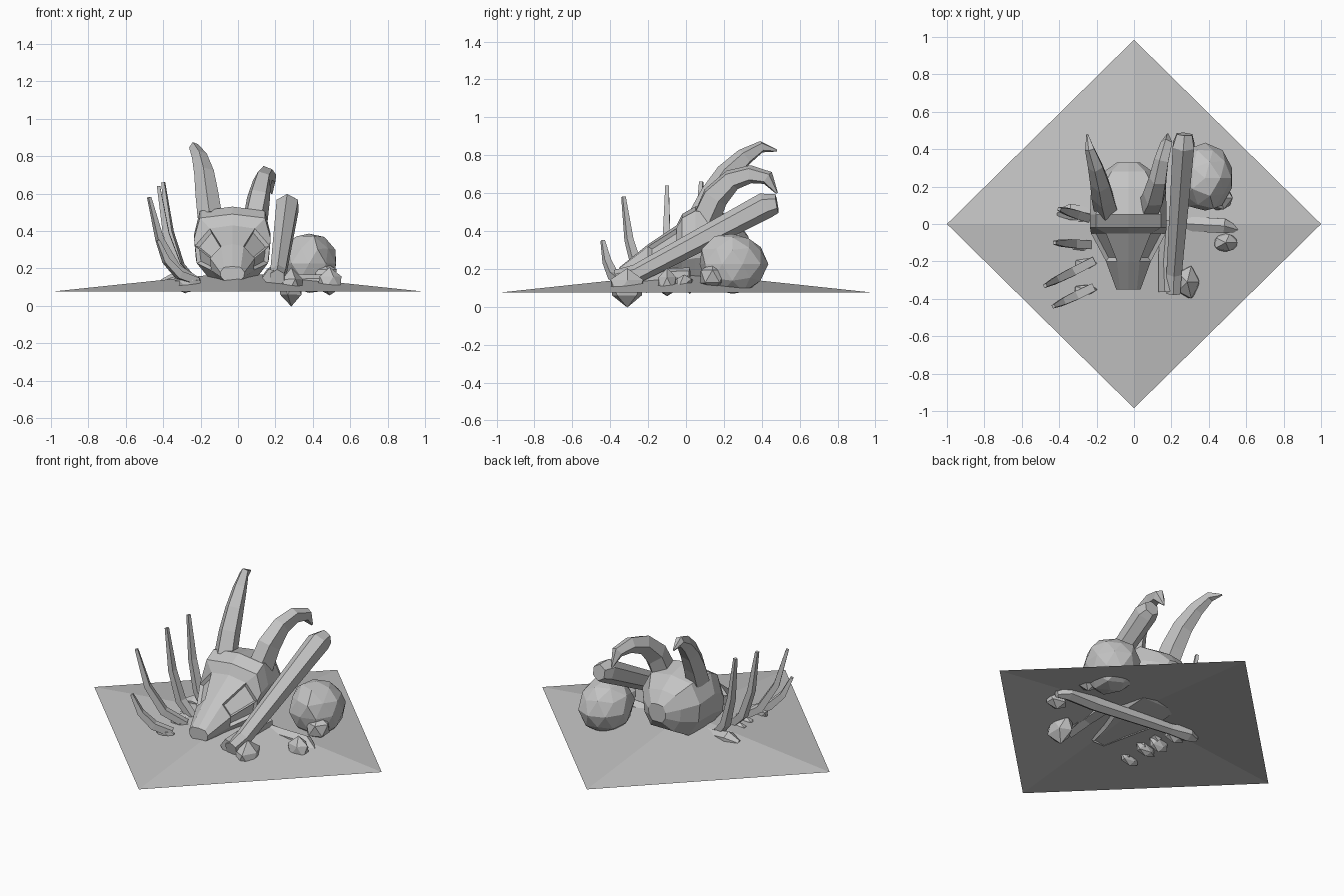
import bpy, bmesh, math, random
from mathutils import Vector

random.seed(4)
cube = bpy.data.objects.get("Cube")
if cube:
    bpy.data.objects.remove(cube, do_unlink=True)

GREY = (0.55, 0.55, 0.55, 1)
grey = bpy.data.materials.new("bone_grey")
grey.use_nodes = True
grey.diffuse_color = GREY
grey.node_tree.nodes["Principled BSDF"].inputs["Base Color"].default_value = GREY


def finish(name, bm, normals=True):
    if normals:
        bmesh.ops.recalc_face_normals(bm, faces=bm.faces[:])
    mesh = bpy.data.meshes.new(name)
    bm.to_mesh(mesh)
    bm.free()
    mesh.materials.append(grey)
    obj = bpy.data.objects.new(name, mesh)
    bpy.context.collection.objects.link(obj)
    return obj


def bridge(bm, rings):
    faces = []
    for a, b in zip(rings, rings[1:]):
        n = len(a)
        for i in range(n):
            j = (i + 1) % n
            faces.append(bm.faces.new((a[i], a[j], b[j], b[i])))
    return faces


def loft(name, path, radii, sides=6, flat=1.0):
    """Tapered tube along a path; flat squashes it sideways."""
    bm = bmesh.new()
    pts = [Vector(p) for p in path]
    rings = []
    for i, (p, r) in enumerate(zip(pts, radii)):
        t = (pts[min(i + 1, len(pts) - 1)] - pts[max(i - 1, 0)]).normalized()
        side = t.cross(Vector((0, 0, 1))).normalized()
        up = side.cross(t)
        ring = []
        for k in range(sides):
            a = math.tau * (k + 0.5) / sides
            ring.append(bm.verts.new(p + side * r * flat * math.cos(a) + up * r * math.sin(a)))
        rings.append(ring)
    bridge(bm, rings)
    bm.faces.new(rings[0])
    bm.faces.new(rings[-1])
    return finish(name, bm)


def rock(name, centre, half, detail=1, rough=0.1):
    bm = bmesh.new()
    bmesh.ops.create_icosphere(bm, subdivisions=detail, radius=1)
    for v in bm.verts:
        k = 1 + random.uniform(-rough, rough)
        v.co = Vector([c + h * q * k for c, h, q in zip(centre, half, v.co)])
    return finish(name, bm)


# Ground: a shallow open pyramid
bm = bmesh.new()
apex = bm.verts.new((0, 0, 0.18))
rim = [bm.verts.new(p) for p in ((1, 0, 0.075), (0, 0.985, 0.075), (-1, 0, 0.075), (0, -0.985, 0.075))]
for i in range(4):
    bm.faces.new((rim[i], rim[(i + 1) % 4], apex))
finish("ground", bm, False)

# Skull: sections of y, half width, top, bottom, shoulder width
sections = [
    (-0.35, 0.065, 0.21, 0.13, 0.7),
    (-0.20, 0.12, 0.33, 0.13, 0.5),
    (-0.05, 0.20, 0.43, 0.14, 0.6),
    (-0.02, 0.205, 0.49, 0.14, 0.85),
    (0.05, 0.205, 0.53, 0.14, 0.85),
    (0.19, 0.20, 0.50, 0.15, 0.7),
    (0.28, 0.13, 0.44, 0.20, 0.7),
    (0.33, 0.06, 0.37, 0.26, 0.7),
]
bm = bmesh.new()
rings = []
for y, w, top, low, shoulder in sections:
    h = top - low
    half = [(w * shoulder, top - 0.06 * h), (w, low + 0.62 * h), (w * 0.95, low + 0.3 * h), (w * 0.6, low)]
    outline = [(0, top)] + half + [(-x, z) for x, z in reversed(half)]
    rings.append([bm.verts.new((x - 0.03, y, z)) for x, z in outline])
faces = bridge(bm, rings)
bm.faces.new(rings[0])
bm.faces.new(rings[-1])
bmesh.ops.recalc_face_normals(bm, faces=bm.faces[:])
# Eye sockets sunk into the cheeks
sockets = [f for f in faces if -0.2 < f.calc_center_median().y < -0.1
           and abs(f.normal.x) > 0.6 and f.calc_center_median().z > 0.24]
bmesh.ops.inset_individual(bm, faces=sockets, thickness=0.015, depth=-0.02)
# Open underside of the snout
under = [f for f in bm.faces if f.normal.z < -0.8 and f.calc_center_median().y < 0]
bmesh.ops.delete(bm, geom=under, context='FACES')
finish("skull", bm, False)

# Horns
loft("right_horn",
     [(-0.15, 0.09, 0.47), (-0.165, 0.15, 0.59), (-0.18, 0.22, 0.70),
      (-0.205, 0.31, 0.79), (-0.235, 0.40, 0.845), (-0.25, 0.48, 0.825)],
     [0.08, 0.075, 0.065, 0.05, 0.032, 0.006], 5, 0.85)
loft("left_horn",
     [(0.09, 0.10, 0.46), (0.11, 0.15, 0.58), (0.13, 0.24, 0.67),
      (0.15, 0.34, 0.70), (0.175, 0.43, 0.68), (0.18, 0.48, 0.60)],
     [0.08, 0.075, 0.06, 0.05, 0.04, 0.006], 5, 0.85)

# Long leaning bone and a second bone lying beneath it
loft("leaning_bone",
     [(0.21, -0.37, 0.15), (0.215, -0.26, 0.175), (0.265, 0.42, 0.535), (0.27, 0.48, 0.545)],
     [0.045, 0.05, 0.07, 0.05], 6, 0.95)
loft("lying_bone", [(0.18, -0.36, 0.15), (0.17, -0.2, 0.16), (0.19, 0.02, 0.16)],
     [0.05, 0.04, 0.05], 5)

# Half-buried spine
loft("spine",
     [(-0.41, 0.06, 0.12), (-0.34, 0.065, 0.13), (-0.22, 0.055, 0.12),
      (0.3, 0.0, 0.12), (0.48, -0.01, 0.125), (0.55, -0.03, 0.10)],
     [0.02, 0.05, 0.035, 0.045, 0.045, 0.02], 6)

# Ribs: base x, base y, tip x, tip y, tip height
ribs = [
    (-0.22, -0.34, -0.43, -0.44, 0.35),
    (-0.22, -0.20, -0.475, -0.33, 0.58),
    (-0.24, -0.11, -0.425, -0.10, 0.64),
    (-0.24, 0.03, -0.40, 0.08, 0.66),
]
for n, (bx, by, tx, ty, tz) in enumerate(ribs, 1):
    path = []
    for u, v in ((0, 0), (0.45, 0.16), (0.78, 0.5), (1, 1)):
        path.append((bx + (tx - bx) * u, by + (ty - by) * u, 0.13 + (tz - 0.13) * v))
    loft(f"rib_{n}", path, [0.028, 0.03, 0.024, 0.012], 4, 1.1)
    # Stump of each rib where it enters the ground
    rock(f"rib_stump_{n}", (bx - 0.04, by - 0.01, 0.115), (0.07, 0.03, 0.045))

# Boulder and smaller stones
rock("boulder", (0.38, 0.245, 0.225), (0.155, 0.18, 0.165), 2, 0.06)
rock("boulder_foot", (0.46, 0.14, 0.16), (0.08, 0.08, 0.08))
rock("front_stone", (0.285, -0.31, 0.1), (0.075, 0.1, 0.095))
rock("side_stone", (0.49, -0.1, 0.125), (0.075, 0.055, 0.075))
